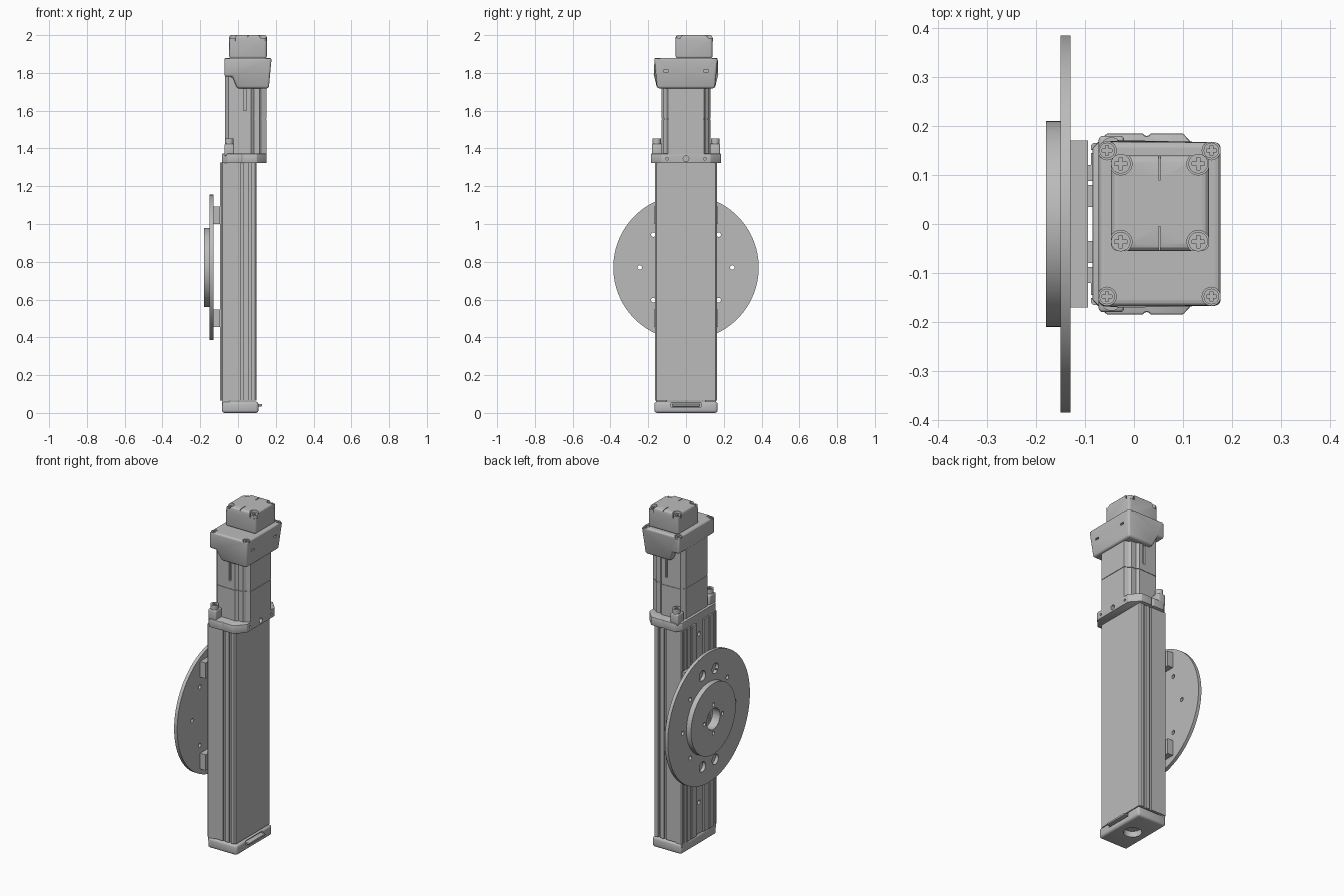
import bpy, bmesh, math

cube = bpy.data.objects.get("Cube")
if cube:
    bpy.data.objects.remove(cube, do_unlink=True)

grey = bpy.data.materials.new("machine_grey")
grey.use_nodes = True
COLOUR = (0.5, 0.5, 0.5, 1)
grey.diffuse_color = COLOUR
grey.node_tree.nodes["Principled BSDF"].inputs["Base Color"].default_value = COLOUR

PLACE = {
    "x": lambda a, b, h: (h, a, b),
    "y": lambda a, b, h: (a, h, b),
    "z": lambda a, b, h: (a, b, h),
}


def prism(name, pts, axis, lo, hi, bevel=0.0, segments=3):
    """Extrude a flat outline along an axis, with optional rounded edges."""
    bm = bmesh.new()
    face = bm.faces.new([bm.verts.new(PLACE[axis](a, b, lo)) for a, b in pts])
    new = bmesh.ops.extrude_face_region(bm, geom=[face])["geom"]
    shift = PLACE[axis](0, 0, hi - lo)
    bmesh.ops.translate(bm, vec=shift, verts=[v for v in new if isinstance(v, bmesh.types.BMVert)])
    bmesh.ops.recalc_face_normals(bm, faces=bm.faces)
    mesh = bpy.data.meshes.new(name)
    bm.to_mesh(mesh)
    bm.free()
    mesh.materials.append(grey)
    obj = bpy.data.objects.new(name, mesh)
    bpy.context.collection.objects.link(obj)
    if bevel:
        mod = obj.modifiers.new("rounding", "BEVEL")
        mod.width, mod.segments, mod.limit_method = bevel, segments, "ANGLE"
    return obj


def rect(a0, a1, b0, b1):
    return [(a0, b0), (a1, b0), (a1, b1), (a0, b1)]


def box(name, x, y, z, bevel=0.0):
    return prism(name, rect(*x, *y), "z", *z, bevel)


def rod(name, a, b, r, axis, lo, hi, n=32):
    ring = [(a + r * math.cos(math.tau * i / n), b + r * math.sin(math.tau * i / n)) for i in range(n)]
    return prism(name, ring, axis, lo, hi)


def mirrored(half):
    """Complete an outline given its +y half."""
    return half + [(x, -y) for x, y in reversed(half) if y > 0]


def cut(obj, cutters):
    for c in cutters:
        mod = obj.modifiers.new("cut", "BOOLEAN")
        mod.operation, mod.solver, mod.object = "DIFFERENCE", "EXACT", c
    bpy.context.view_layer.update()
    graph = bpy.context.evaluated_depsgraph_get()
    mesh = bpy.data.meshes.new_from_object(obj.evaluated_get(graph))
    obj.modifiers.clear()
    obj.data = mesh
    for c in cutters:
        bpy.data.objects.remove(c, do_unlink=True)


def cross_screw(name, x, y, r, top):
    """Round screw head with a cross recess."""
    head = rod(name, x, y, r, "z", top - 0.02, top, 20)
    a, b = r * 0.65, r * 0.17
    cut(head, [box("slot", (x - a, x + a), (y - b, y + b), (top - 0.006, top + 0.01)),
               box("slot", (x - b, x + b), (y - a, y + a), (top - 0.006, top + 0.01))])


# Grooved rail body
rail = mirrored([
    (-0.085, 0.035), (-0.095, 0.035), (-0.095, 0.08), (-0.08, 0.08), (-0.08, 0.088),
    (-0.095, 0.088), (-0.095, 0.12), (-0.088, 0.12), (-0.088, 0.145), (-0.078, 0.145),
    (-0.078, 0.151), (-0.088, 0.151), (-0.088, 0.16), (-0.083, 0.165), (0.017, 0.165),
    (0.017, 0.155), (0.029, 0.155), (0.029, 0.165), (0.055, 0.165), (0.055, 0.153),
    (0.068, 0.153), (0.068, 0.165), (0.09, 0.165), (0.098, 0.157)])
body = prism("rail_body", rail, "z", 0.065, 1.325)
cut(body, [rod("hole", 0, z, 0.012, "x", -0.12, -0.07, 16) for z in (0.25, 0.6, 0.95, 1.25)])

# Bottom end cap with round recess and cover tab
cap = box("bottom_end_cap", (-0.085, 0.108), (-0.167, 0.167), (0, 0.06), 0.014)
cut(cap, [rod("bore", 0.01, 0, 0.05, "z", -0.05, 0.035),
          box("slot", (0.098, 0.15), (-0.08, 0.08), (0.03, 0.055))])
box("cap_tab", (0.09, 0.128), (-0.075, 0.075), (0.035, 0.047), 0.003)
for s in (-1, 1):
    y = sorted((s * 0.1, s * 0.16))
    box("cap_shoulder", (-0.085, -0.045), y, (0.04, 0.075))

# Carriage pads
for z in (0.455, 1.0):
    box("carriage_pad", (-0.13, -0.094), (-0.17, 0.17), (z, z + 0.093))

# Mounting disc and hub, drilled through
CZ = 0.77
disc = rod("mounting_disc", 0, CZ, 0.385, "x", -0.15, -0.13, 96)
holes = [rod("hole", 0.245 * math.cos(t), CZ + 0.245 * math.sin(t), 0.012, "x", -0.2, -0.1, 16)
         for t in (math.pi / 4 * k for k in (0, 1, 3, 4, 5, 7))]
holes += [rod("hole", sy * 0.06, CZ + sz * 0.27, 0.03, "x", -0.2, -0.1, 24)
          for sy in (-1, 1) for sz in (-1, 1)]
cut(disc, holes + [rod("bore", 0, CZ, 0.062, "x", -0.2, -0.1)])
hub = rod("disc_hub", 0, CZ, 0.21, "x", -0.18, -0.149, 72)
holes = [rod("hole", 0.085 * math.cos(t), CZ + 0.085 * math.sin(t), 0.011, "x", -0.2, -0.155, 16)
         for t in (math.pi / 2 * k for k in range(4))]
cut(hub, holes + [rod("bore", 0, CZ, 0.062, "x", -0.2, -0.1)])

# Flange between rail and motor
flange = mirrored([(-0.085, 0.155), (-0.055, 0.185), (0.018, 0.185), (0.022, 0.18), (0.03, 0.18),
                   (0.034, 0.185), (0.1, 0.185), (0.15, 0.13)])
plate = prism("motor_flange", flange, "z", 1.322, 1.372, 0.004, 2)
cut(plate, [rod("hole", y, 1.346, r, "x", 0.13, 0.2, 20)
            for y, r in ((0, 0.015), (-0.1, 0.007), (0.1, 0.007))])

# Bolt posts on the flange
for s in (-1, 1):
    y = sorted((s * 0.12, s * 0.18))
    box("bolt_post", (-0.072, -0.02), y, (1.36, 1.425), 0.008)
    bolt = rod("flange_bolt", -0.046, s * 0.155, 0.022, "z", 1.42, 1.452, 24)
    cut(bolt, [rod("socket", -0.046, s * 0.155, 0.012, "z", 1.435, 1.5, 6)])

# Motor: lower and upper housings with a fine seam and notched corners
motor = mirrored([(-0.07, 0.1), (-0.05, 0.125), (0.07, 0.13), (0.085, 0.118), (0.115, 0.118),
                  (0.125, 0.105), (0.15, 0.095)])
prism("motor_lower_housing", motor, "z", 1.365, 1.552)
prism("motor_seam", [(x * 0.98, y * 0.975) for x, y in motor], "z", 1.545, 1.565)
upper = prism("motor_upper_housing", motor, "z", 1.558, 1.785)
cut(upper, [box("slot", (0.03, 0.045), (s * 0.13 - 0.015, s * 0.13 + 0.015), (1.6, 1.72))
            for s in (-1, 1)] + [box("trim", (0.1, 0.2), (-0.2, 0.2), (1.74, 1.85))])

# Overhanging gearbox cover
side = [(-0.072, 1.78), (-0.03, 1.78), (-0.005, 1.718), (0.163, 1.718), (0.178, 1.88), (-0.072, 1.88)]
cover = prism("drive_cover", side, "y", -0.168, 0.168)
for v in cover.data.vertices:
    if v.co.z < 1.75:
        v.co.y *= 0.91
mod = cover.modifiers.new("rounding", "BEVEL")
mod.width, mod.segments, mod.limit_method = 0.012, 3, "ANGLE"
corners = [(-0.055, 0.15), (0.158, 0.15), (-0.055, -0.148), (0.158, -0.148)]
cut(cover, [rod("seat", x, y, 0.019, "z", 1.868, 1.95, 24) for x, y in corners]
    + [box("slit", (0.158, 0.2), (y - 0.013, y + 0.013), (1.806, 1.816)) for y in (-0.105, 0.105)])
for x, y in corners:
    cross_screw("cover_screw", x, y, 0.016, 1.877)

# Top encoder housing
top = box("encoder_housing", (-0.047, 0.153), (-0.055, 0.14), (1.875, 2.0), 0.014)
corners = [(x, y) for x in (-0.027, 0.131) for y in (-0.036, 0.123)]
cut(top, [rod("seat", x, y, 0.023, "z", 1.968, 2.05, 24) for x, y in corners]
    + [box("groove", (0.05, 0.054), y, (1.99, 2.1)) for y in ((-0.06, -0.005), (0.09, 0.15))])
for x, y in corners:
    cross_screw("encoder_screw", x, y, 0.02, 1.985)

# Crisp edges with smooth curved walls
bpy.ops.object.select_all(action="DESELECT")
for obj in bpy.context.collection.objects:
    if obj.type == "MESH" and grey.name in obj.data.materials:
        if obj.modifiers:
            cut(obj, [])
        obj.select_set(True)
        bpy.context.view_layer.objects.active = obj
bpy.ops.object.shade_smooth_by_angle(angle=math.radians(30))
